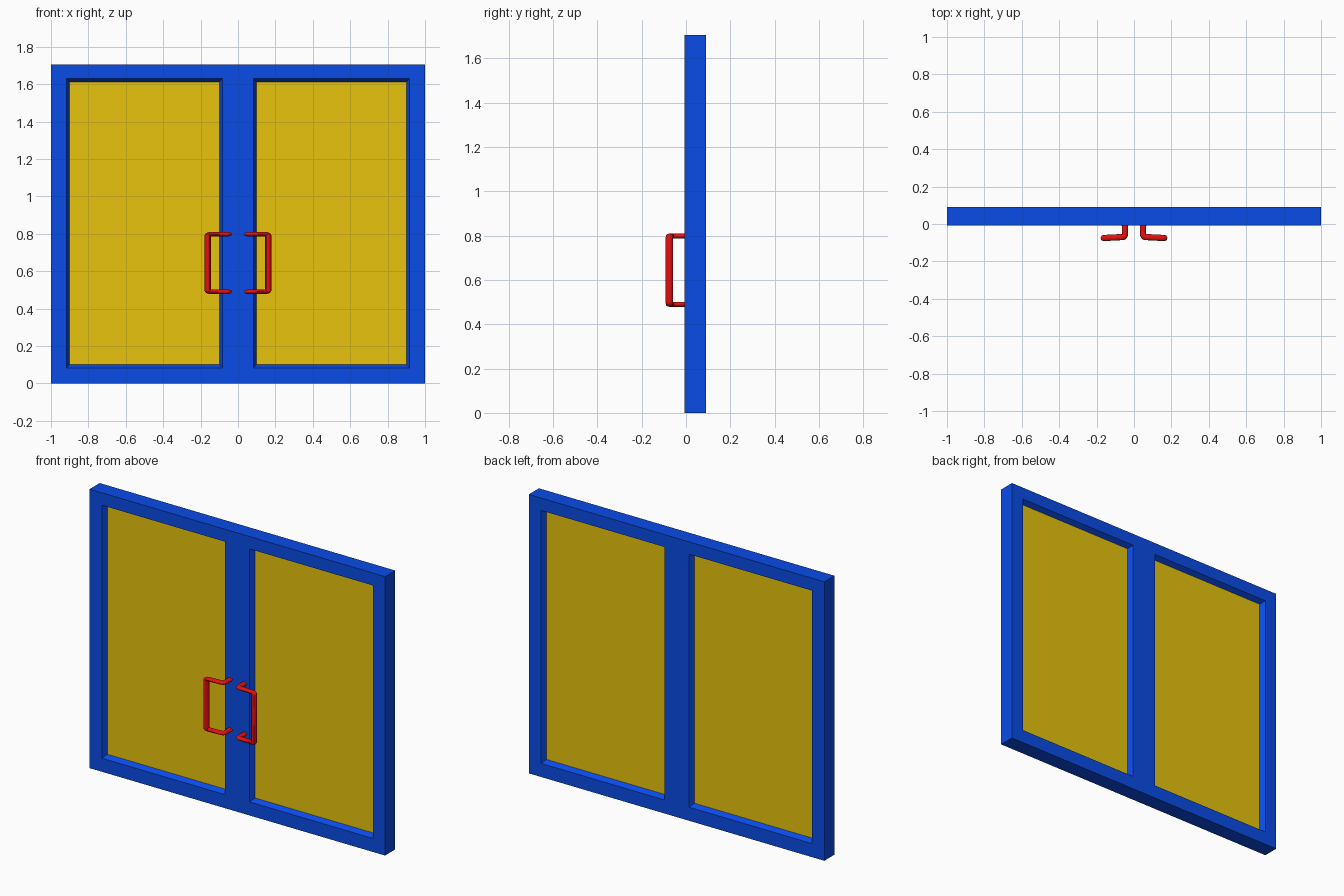
import bpy, bmesh
from mathutils import Vector

if "Cube" in bpy.data.objects:
    bpy.data.objects.remove(bpy.data.objects["Cube"])

Y0, Y1, H = -0.007, 0.091, 1.706        # frame front, back, height
G0, G1 = 0.023, 0.061                   # glass front, back


def material(name, rgb):
    m = bpy.data.materials.new(name)
    m.diffuse_color = (*rgb, 1)
    m.use_nodes = True
    m.node_tree.nodes["Principled BSDF"].inputs["Base Color"].default_value = m.diffuse_color
    return m


blue = material("blue_paint", (0.003, 0.07, 0.8))
yellow = material("yellow_glass", (0.8, 0.55, 0.004))
red = material("red_metal", (0.8, 0.005, 0.005))


def loft(name, rings, mat):
    """Closed solid through rectangles (y, x0, x1, z0, z1)."""
    bm = bmesh.new()
    loops = [[bm.verts.new(p) for p in ((a, y, c), (b, y, c), (b, y, d), (a, y, d))]
             for y, a, b, c, d in rings]
    for l, n in zip(loops, loops[1:]):
        for i in range(4):
            j = (i + 1) % 4
            bm.faces.new((l[i], l[j], n[j], n[i]))
    bm.faces.new(loops[0])
    bm.faces.new(loops[-1])
    bmesh.ops.recalc_face_normals(bm, faces=bm.faces)
    me = bpy.data.meshes.new(name)
    bm.to_mesh(me)
    bm.free()
    me.materials.append(mat)
    ob = bpy.data.objects.new(name, me)
    bpy.context.collection.objects.link(ob)
    return ob


def opening(y, s, grow):
    x0, x1 = sorted((s * (0.10 - grow), s * (0.90 + grow)))
    return (y, x0, x1, 0.10 - grow, 1.613 + grow)


def rounded(points, r=0.014, steps=5):
    """Replace the inner path corners by small arcs."""
    pts = [Vector(p) for p in points]
    out = [pts[0]]
    for a, b, c in zip(pts, pts[1:], pts[2:]):
        p, q = b + (a - b).normalized() * r, b + (c - b).normalized() * r
        for k in range(steps + 1):
            t = k / steps
            out.append(p * (1 - t) ** 2 + b * 2 * t * (1 - t) + q * t * t)
    return out + [pts[-1]]


# Door frame with two openings splayed towards both faces
frame = loft("door_frame", [(Y0, -1, 1, 0, H), (Y1, -1, 1, 0, H)], blue)
for side, s in (("left", -1), ("right", 1)):
    cutter = loft(side + "_cutter", [opening(2 * Y0 - G0, s, 0.034), opening(G0, s, 0),
                                     opening(G1, s, 0), opening(2 * Y1 - G1, s, 0.034)], blue)
    cutter.hide_render = True
    mod = frame.modifiers.new("opening", 'BOOLEAN')
    mod.operation, mod.solver, mod.object = 'DIFFERENCE', 'EXACT', cutter
    bpy.context.view_layer.objects.active = frame
    bpy.ops.object.modifier_apply(modifier=mod.name)
    bpy.data.objects.remove(cutter)

    # Glass pane
    loft(side + "_glass", [opening(G0, s, 0), opening(G1, s, 0)], yellow)

    # Pull handle: round bar, flattened in height
    zs, zc = 0.68, 0.644
    h = 0.154 / zs
    path = rounded([(s * 0.049, 0, h), (s * 0.049, -0.069, h), (s * 0.162, -0.075, h),
                    (s * 0.162, -0.075, -h), (s * 0.049, -0.069, -h), (s * 0.049, 0, -h)])
    cu = bpy.data.curves.new(side + "_handle", 'CURVE')
    cu.dimensions = '3D'
    cu.bevel_depth, cu.bevel_resolution, cu.use_fill_caps = 0.0165, 4, True
    sp = cu.splines.new('POLY')
    sp.points.add(len(path) - 1)
    for pt, co in zip(sp.points, path):
        pt.co = (*co, 1)
    cu.materials.append(red)
    handle = bpy.data.objects.new(side + "_handle", cu)
    bpy.context.collection.objects.link(handle)
    handle.location.z, handle.scale.z = zc, zs
    bpy.ops.object.select_all(action='DESELECT')
    handle.select_set(True)
    bpy.context.view_layer.objects.active = handle
    bpy.ops.object.convert(target='MESH')
    bpy.ops.object.shade_smooth_by_angle()
